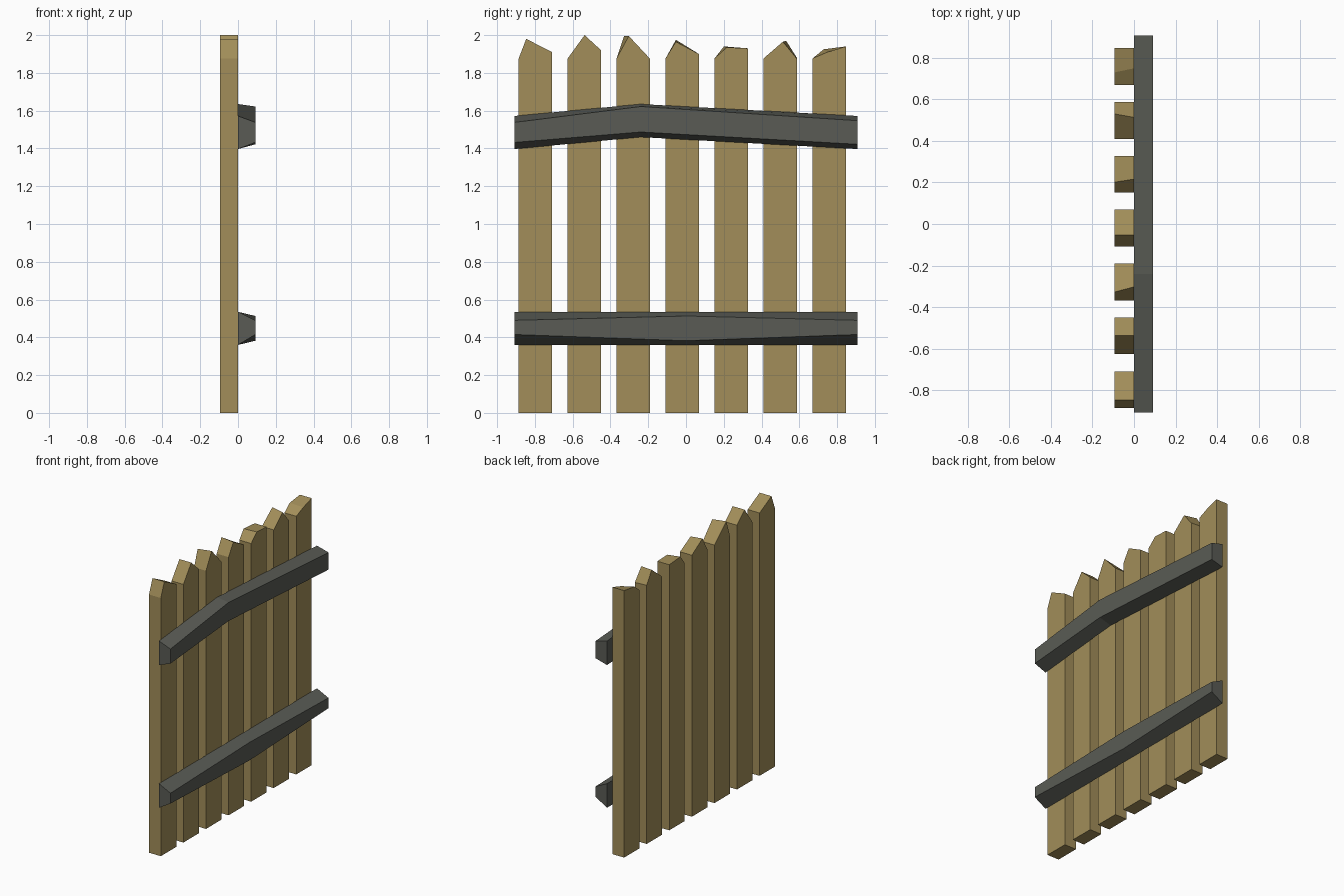
import bpy
import bmesh

if "Cube" in bpy.data.objects:
    bpy.data.objects.remove(bpy.data.objects["Cube"])


def material(name, rgb):
    m = bpy.data.materials.new(name)
    m.diffuse_color = (*rgb, 1)
    m.use_nodes = True
    m.node_tree.nodes["Principled BSDF"].inputs["Base Color"].default_value = m.diffuse_color
    return m


WOOD = material("pale_wood", (0.36, 0.27, 0.10))
DARK = material("dark_wood", (0.10, 0.105, 0.09))


def loft(name, rings, mat):
    """Join equal-length rings of points into a closed solid."""
    bm = bmesh.new()
    rows = [[bm.verts.new(p) for p in ring] for ring in rings]
    n = len(rows[0])
    for a, b in zip(rows, rows[1:]):
        for i in range(n):
            j = (i + 1) % n
            bm.faces.new((a[i], a[j], b[j], b[i]))
    bm.faces.new(rows[0])
    bm.faces.new(rows[-1])
    bmesh.ops.recalc_face_normals(bm, faces=bm.faces)
    me = bpy.data.meshes.new(name)
    bm.to_mesh(me)
    bm.free()
    me.materials.append(mat)
    ob = bpy.data.objects.new(name, me)
    bpy.context.collection.objects.link(ob)


# Slats: top edge as (y offset of tip, z of tip, z of right corner), back then front
TOPS = [
    ((0.04, 1.98, 1.91), (0.04, 1.98, 1.91)),
    ((0.09, 2.00, 1.92), (0.09, 2.00, 1.92)),
    ((0.04, 1.995, 1.875), (0.065, 1.995, 1.875)),
    ((0.055, 1.975, 1.90), (0.055, 1.965, 1.90)),
    ((0.05, 1.94, 1.93), (0.065, 1.935, 1.93)),
    ((0.12, 1.97, 1.88), (0.103, 1.965, 1.875)),
    ((0.06, 1.925, 1.94), (0.08, 1.91, 1.94)),
]
WIDTH = 0.177
for k, (back, front) in enumerate(TOPS):
    y = -0.886 + k * 0.2592
    rings = []
    for x, (dy, tip, right) in ((-0.095, back), (0, front)):
        rings.append([(x, y, 0), (x, y + WIDTH, 0), (x, y + WIDTH, right),
                      (x, y + dy, tip), (x, y, 1.876)])
    loft(f"slat_{k + 1}", rings, WOOD)

# Rails: stations of (y, inner bottom, inner top, outer bottom, outer top)
RAILS = {
    "upper_rail": [(-0.907, 1.397, 1.572, 1.432, 1.538),
                   (-0.24, 1.46, 1.635, 1.487, 1.622),
                   (0.907, 1.397, 1.572, 1.422, 1.547)],
    "lower_rail": [(-0.907, 0.36, 0.535, 0.415, 0.49),
                   (0, 0.36, 0.535, 0.382, 0.513),
                   (0.907, 0.36, 0.535, 0.415, 0.49)],
}
for name, stations in RAILS.items():
    loft(name, [[(0, y, ib), (0.092, y, ob), (0.092, y, ot), (0, y, it)]
                for y, ib, it, ob, ot in stations], DARK)
